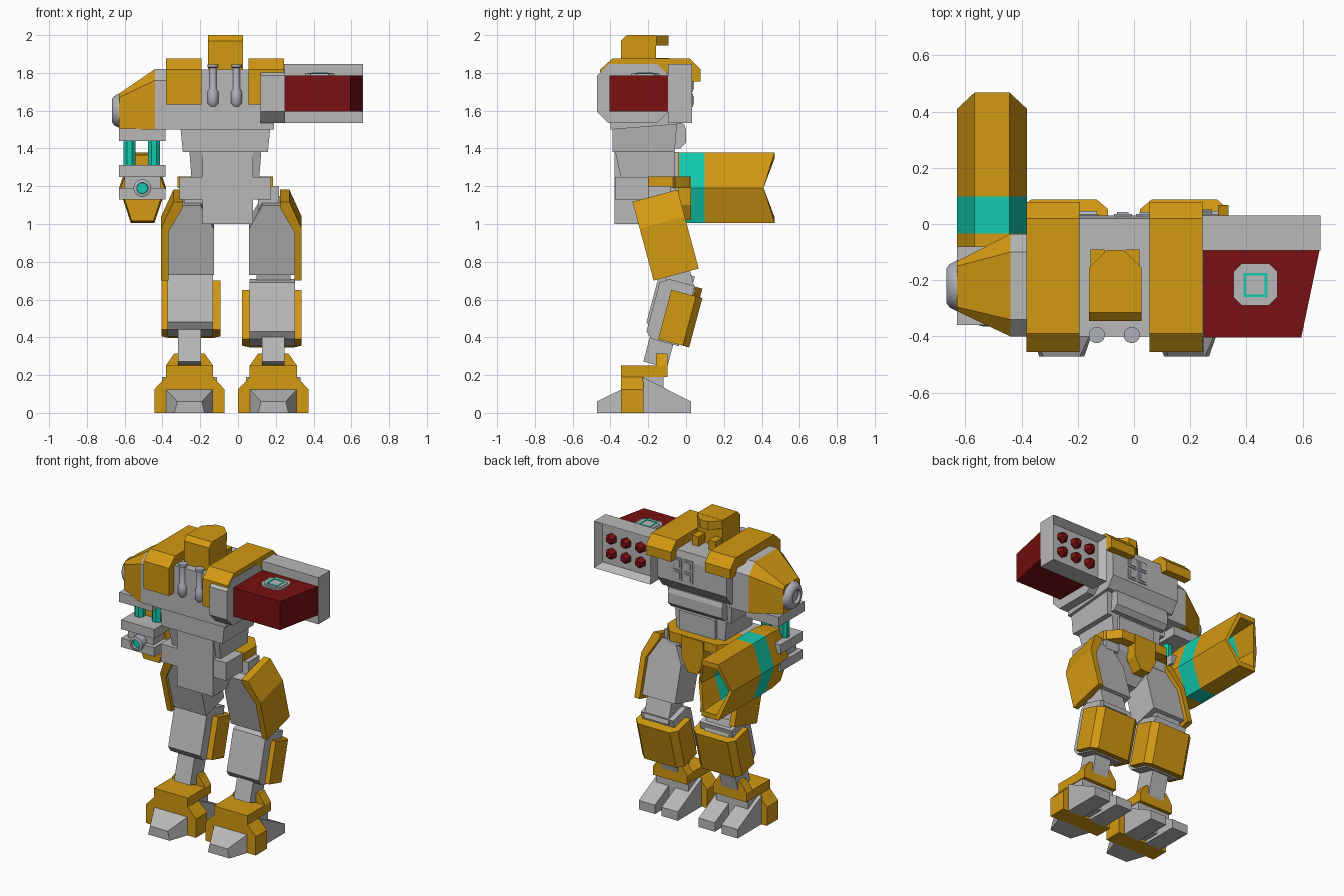
import bpy, bmesh, math
from mathutils import Vector, Matrix

cube = bpy.data.objects.get("Cube")
if cube:
    bpy.data.objects.remove(cube, do_unlink=True)


def material(name, r, g, b):
    m = bpy.data.materials.new(name)
    m.use_nodes = True
    m.diffuse_color = (r, g, b, 1)
    m.node_tree.nodes["Principled BSDF"].inputs["Base Color"].default_value = (r, g, b, 1)
    return m


YELLOW = material("armor yellow", 0.65, 0.32, 0.006)
GREY = material("frame grey", 0.48, 0.48, 0.48)
RED = material("dark red", 0.19, 0.005, 0.006)
CYAN = material("glow cyan", 0.006, 0.6, 0.43)
STEEL = material("steel", 0.42, 0.44, 0.48)


def finish(name, bm, mats, tilt=None, smooth=False):
    """Turn a bmesh into an object; tilt is (y, z, degrees) about the x axis."""
    bmesh.ops.recalc_face_normals(bm, faces=bm.faces)
    if tilt:
        y, z, deg = tilt
        bmesh.ops.rotate(bm, verts=bm.verts, cent=(0, y, z),
                         matrix=Matrix.Rotation(math.radians(deg), 3, "X"))
    me = bpy.data.meshes.new(name)
    bm.to_mesh(me)
    bm.free()
    for m in mats:
        me.materials.append(m)
    ob = bpy.data.objects.new(name, me)
    bpy.context.collection.objects.link(ob)
    if smooth:
        bpy.ops.object.select_all(action="DESELECT")
        bpy.context.view_layer.objects.active = ob
        ob.select_set(True)
        bpy.ops.object.shade_smooth_by_angle(angle=math.radians(40))
    return ob


def loft(name, rings, mats, index=None, tilt=None, smooth=False):
    """Skin rings of points; index gives the material of each band, then the end cap."""
    bm = bmesh.new()
    vs = [[bm.verts.new(p) for p in ring] for ring in rings]
    n = len(rings[0])
    for k in range(len(rings) - 1):
        for i in range(n):
            j = (i + 1) % n
            f = bm.faces.new((vs[k][i], vs[k][j], vs[k + 1][j], vs[k + 1][i]))
            f.material_index = index[k] if index else 0
    bm.faces.new(vs[0])
    cap = bm.faces.new(vs[-1])
    cap.material_index = index[-1] if index else 0
    return finish(name, bm, mats, tilt, smooth)


def place(axis, u, v, t):
    return {"x": (t, u, v), "y": (u, t, v), "z": (u, v, t)}[axis]


def prism(name, axis, pts, a, b, mat, tilt=None):
    return loft(name, [[place(axis, u, v, t) for u, v in pts] for t in (a, b)], [mat], tilt=tilt)


def box(name, x, y, z, mat, tilt=None):
    return prism(name, "z", [(x[0], y[0]), (x[1], y[0]), (x[1], y[1]), (x[0], y[1])], *z, mat, tilt)


def chamfered(u, v, c):
    (a, b), (d, e) = u, v
    return [(a + c, d), (b - c, d), (b, d + c), (b, e - c), (b - c, e), (a + c, e), (a, e - c), (a, d + c)]


def turned(name, axis, u, v, profile, mats, sides=24, index=None, smooth=True):
    """Revolve (radius, position) pairs about an axis through u, v."""
    ang = [2 * math.pi * (i + 0.5) / sides for i in range(sides)]
    rings = [[place(axis, u + r * math.cos(a), v + r * math.sin(a), t) for a in ang] for r, t in profile]
    return loft(name, rings, mats, index, smooth=smooth)


MID = -0.067

# Torso and waist
prism("chest", "x", [(-0.40, 1.5), (-0.40, 1.817), (0.02, 1.817), (0.03, 1.76), (0.03, 1.6), (-0.02, 1.53)],
      -0.32, 0.19, GREY)
loft("abdomen", [[(MID - w, -0.39, z), (MID + w, -0.39, z), (MID + w, y, z), (MID - w, y, z)]
                 for w, y, z in ((0.25, -0.04, 1.632), (0.225, -0.06, 1.38))], [GREY])
prism("chest_ledge", "x", [(-0.1, 1.4), (-0.1, 1.53), (-0.01, 1.53), (0.0, 1.5), (0.0, 1.43), (-0.03, 1.4)],
      MID - 0.2, MID + 0.2, GREY)
loft("waist", [[(MID - w, y, z), (MID + w, y, z), (MID + w, -0.06, z), (MID - w, -0.06, z)]
               for w, y, z in ((0.19, -0.375, 1.38), (0.18, -0.345, 1.25))], [GREY])
box("hip_bar", (-0.31, 0.175), (-0.375, -0.055), (1.13, 1.25), GREY)
loft("pelvis", [[(-0.187, -0.378, z), (0.08, -0.378, z), (0.08, y, z), (-0.187, y, z)]
                for y, z in ((-0.04, 1.38), (-0.04, 1.15), (-0.14, 1.0))], [GREY])
prism("belt", "z", [(-0.32, -0.2), (-0.32, -0.07), (-0.24, 0.02), (0.11, 0.02), (0.185, -0.07), (0.185, -0.2)],
      1.19, 1.252, YELLOW)
prism("belt_shield", "y", [(MID - 0.08, 1.25), (MID + 0.08, 1.25), (MID + 0.08, 1.1),
                           (MID + 0.035, 1.02), (MID - 0.035, 1.02), (MID - 0.08, 1.1)], -0.05, 0.027, YELLOW)

# Chest windows
for x in (-0.04, 0.04):
    for z in (1.655, 1.735):
        box("chest_window_frame", (x - 0.032, x + 0.032), (0.02, 0.036), (z - 0.035, z + 0.035), STEEL)
        box("chest_window", (x - 0.02, x + 0.02), (0.03, 0.042), (z - 0.023, z + 0.023), GREY)

# Exhaust pipes
for x in (-0.1325, -0.008):
    turned("exhaust_pipe", "z", x, -0.395,
           [(0.014, 1.622), (0.029, 1.64), (0.029, 1.7), (0.02, 1.715), (0.02, 1.825), (0.029, 1.83), (0.029, 1.845)],
           [STEEL], 16)

# Head
prism("head", "x", [(-0.345, 1.8), (-0.345, 1.97), (-0.315, 2.0), (-0.16, 2.0), (-0.16, 1.8)], -0.16, 0.027, YELLOW)
prism("head_brim", "z", [(-0.16, -0.3), (0.027, -0.3), (0.027, -0.155), (-0.037, -0.093), (-0.098, -0.093),
                         (-0.16, -0.155)], 1.945, 1.999, YELLOW)
for x in (-0.13, -0.005):
    box("cheek_guard", (x - 0.025, x + 0.025), (-0.17, -0.09), (1.81, 1.88), YELLOW)

# Shoulder pads
for x in (-0.382, 0.056):
    prism("shoulder_pad", "x", [(-0.455, 1.632), (-0.455, 1.817), (-0.39, 1.876), (0.02, 1.876), (0.078, 1.817),
                                (0.078, 1.754), (0.025, 1.754), (0.0, 1.8), (-0.36, 1.8), (-0.38, 1.632)],
          x, x + 0.188, YELLOW)

# Right shoulder with round cap
inner = [(-0.40, 1.5), (-0.40, 1.76), (-0.34, 1.82), (-0.10, 1.82), (-0.035, 1.75), (-0.035, 1.5)]
outer = [(-0.31, 1.5), (-0.31, 1.67), (-0.295, 1.69), (-0.15, 1.69), (-0.133, 1.67), (-0.133, 1.5)]
prism("shoulder_joint", "x", inner, -0.44, -0.3, GREY)
loft("shoulder_armor", [[(-0.44, y, z) for y, z in inner], [(-0.63, y, z) for y, z in outer]], [YELLOW])
turned("shoulder_cap", "x", -0.22, 1.6,
       [(0.09, -0.6), (0.09, -0.632), (0.078, -0.655), (0.062, -0.667), (0.045, -0.667), (0.04, -0.65)], [STEEL], 32)

# Right arm
box("upper_arm_plate", (-0.63, -0.384), (-0.36, -0.08), (1.44, 1.505), GREY)
for x in (-0.575, -0.445):
    turned("arm_piston", "z", x, -0.22, [(0.034, 1.3), (0.034, 1.45)], [CYAN], 8, smooth=False)
box("elbow_top", (-0.63, -0.384), (-0.34, -0.1), (1.25, 1.312), GREY)
box("elbow_core", (-0.60, -0.41), (-0.31, -0.1), (1.18, 1.26), GREY)
box("elbow_base", (-0.63, -0.384), (-0.34, -0.1), (1.13, 1.19), GREY)
turned("elbow_ring", "y", -0.506, 1.19,
       [(0.047, -0.3), (0.047, -0.36), (0.03, -0.365), (0.028, -0.35)], [STEEL, CYAN], 20, [0, 0, 0, 1])


def gun_ring(y, size=1.0, notch=0.0):
    half = [(-0.124, 0, notch), (-0.062, 0.187, 0), (0.062, 0.187, 0),
            (0.124, 0, notch), (0.062, -0.187, 0), (-0.062, -0.187, 0)]
    return [(-0.505 + u * size, y - d, 1.191 + v * size) for u, v, d in half]


# Arm cannon with hollow muzzle
loft("arm_cannon", [gun_ring(-0.2, 0.93), gun_ring(-0.034 - 0.07), gun_ring(-0.034), gun_ring(0.098),
                    gun_ring(0.468, 1, 0.058), gun_ring(0.468, 0.82, 0.058), gun_ring(0.28, 0.78),
                    gun_ring(0.2, 0.7)], [YELLOW, CYAN], [0, 0, 1, 0, 0, 0, 1, 1])

# Left shoulder launcher
prism("launcher_joint", "x", chamfered((-0.472, -0.09), (1.534, 1.847), 0.062), 0.12, 0.248, GREY)
prism("launcher_body", "z", [(0.248, -0.404), (0.595, -0.404), (0.66, -0.094), (0.248, -0.094)], 1.595, 1.786, RED)
bm = bmesh.new()
bmesh.ops.create_cube(bm, size=1)
bmesh.ops.scale(bm, vec=(0.42, 0.125, 0.313), verts=bm.verts)
bmesh.ops.translate(bm, vec=(0.453, -0.032, 1.69), verts=bm.verts)
bm.normal_update()
face = max(bm.faces, key=lambda f: f.normal.y)
bmesh.ops.inset_region(bm, faces=[face], thickness=0.04)
bmesh.ops.translate(bm, vec=(0, -0.05, 0), verts=face.verts)
finish("launcher_frame", bm, [GREY])
for x in (0.345, 0.453, 0.561):
    for z in (1.64, 1.74):
        turned("missile", "y", x, z, [(0.036, -0.04), (0.036, -0.005), (0.022, 0.02)], [RED], 6, smooth=False)

# Launcher hatch
prism("launcher_hatch", "z", chamfered((0.354, 0.51), (-0.29, -0.14), 0.03), 1.78, 1.796, GREY)
prism("hatch_panel", "z", chamfered((0.368, 0.496), (-0.276, -0.154), 0.025), 1.79, 1.8, GREY)
for k in (-0.038, 0.038):
    box("hatch_light", (0.432 + k - 0.005, 0.432 + k + 0.005), (-0.26, -0.174), (1.798, 1.803), CYAN)
    box("hatch_light", (0.39, 0.474), (-0.217 + k - 0.005, -0.217 + k + 0.005), (1.798, 1.803), CYAN)

# Legs: s is the outward direction, c the centre line, dz the lift of the shin
for side, s, c, dz in (("left", 1, 0.187, 0.0), ("right", -1, -0.257, 0.05)):
    def out(pts):
        return [(c + s * u, v) for u, v in pts]

    def span(a, b):
        return tuple(sorted((c + s * a, c + s * b)))

    thigh = (-0.108, 0.941, 15)
    prism(side + "_thigh", "y", out([(-0.13, 0.75), (0.115, 0.75), (0.115, 1.0), (0.06, 1.13), (-0.06, 1.13),
                                     (-0.13, 1.0)]), -0.21, -0.01, GREY, thigh)
    prism(side + "_thigh_armor", "y", out([(0.15, 0.725), (0.15, 1.01), (0.085, 1.157), (0.035, 1.157),
                                           (0.035, 1.125), (0.112, 0.99), (0.112, 0.725)]),
          -0.2315, 0.0155, YELLOW, thigh)
    box(side + "_hip_link", span(-0.08, 0.03), (-0.2, -0.08), (1.02, 1.2), GREY)
    box(side + "_knee", span(-0.09, 0.09), (-0.1, 0.035), (0.62, 0.77), GREY, (-0.03, 0.69, 15))

    # Shin and its wrap-around armor
    shin = (-0.045, 0.503 + dz, -15)
    prism(side + "_shin", "x", [(-0.185, 0.39 + dz), (-0.185, 0.66 + dz), (-0.14, 0.69 + dz), (0.0, 0.69 + dz),
                                (0.0, 0.36 + dz), (-0.15, 0.36 + dz)], *span(-0.125, 0.115), GREY, shin)
    prism(side + "_shin_armor", "z", out([(-0.165, -0.115), (-0.165, 0.02), (-0.125, 0.055), (0.11, 0.055),
                                          (0.148, 0.02), (0.148, -0.115), (0.11, -0.115), (0.11, 0.0),
                                          (-0.125, 0.0), (-0.125, -0.115)]),
          0.368 + dz, 0.638 + dz, YELLOW, shin)
    box(side + "_ankle", span(-0.06, 0.06), (-0.2, -0.07), (0.25, 0.45), GREY, (-0.13, 0.36, -15))

    # Foot
    prism(side + "_foot_armor", "y", out([(-0.186, 0), (-0.186, 0.125), (-0.125, 0.19), (0.125, 0.19),
                                          (0.186, 0.125), (0.186, 0)]), -0.345, -0.225, YELLOW)
    box(side + "_instep", span(-0.125, 0.125), (-0.345, -0.097), (0.19, 0.25), YELLOW)
    prism(side + "_ankle_collar", "y", out([(-0.125, 0.25), (-0.08, 0.315), (0.08, 0.315), (0.125, 0.25)]),
          -0.16, -0.097, YELLOW)
    box(side + "_sole", span(-0.12, 0.12), (-0.23, -0.12), (0.02, 0.19), GREY)
    loft(side + "_heel", [[(c - w, y, 0), (c + w, y, 0), (c + v, y, z), (c - v, y, z)]
                          for w, v, z, y in ((0.125, 0.125, 0.125, -0.34), (0.08, 0.065, 0.06, -0.472))], [GREY])
    for t in (-0.085, 0.085):
        prism(side + "_toe", "x", [(-0.23, 0), (-0.23, 0.19), (-0.19, 0.17), (0.026, 0.06), (0.026, 0)],
              c + t - 0.06, c + t + 0.06, GREY)
